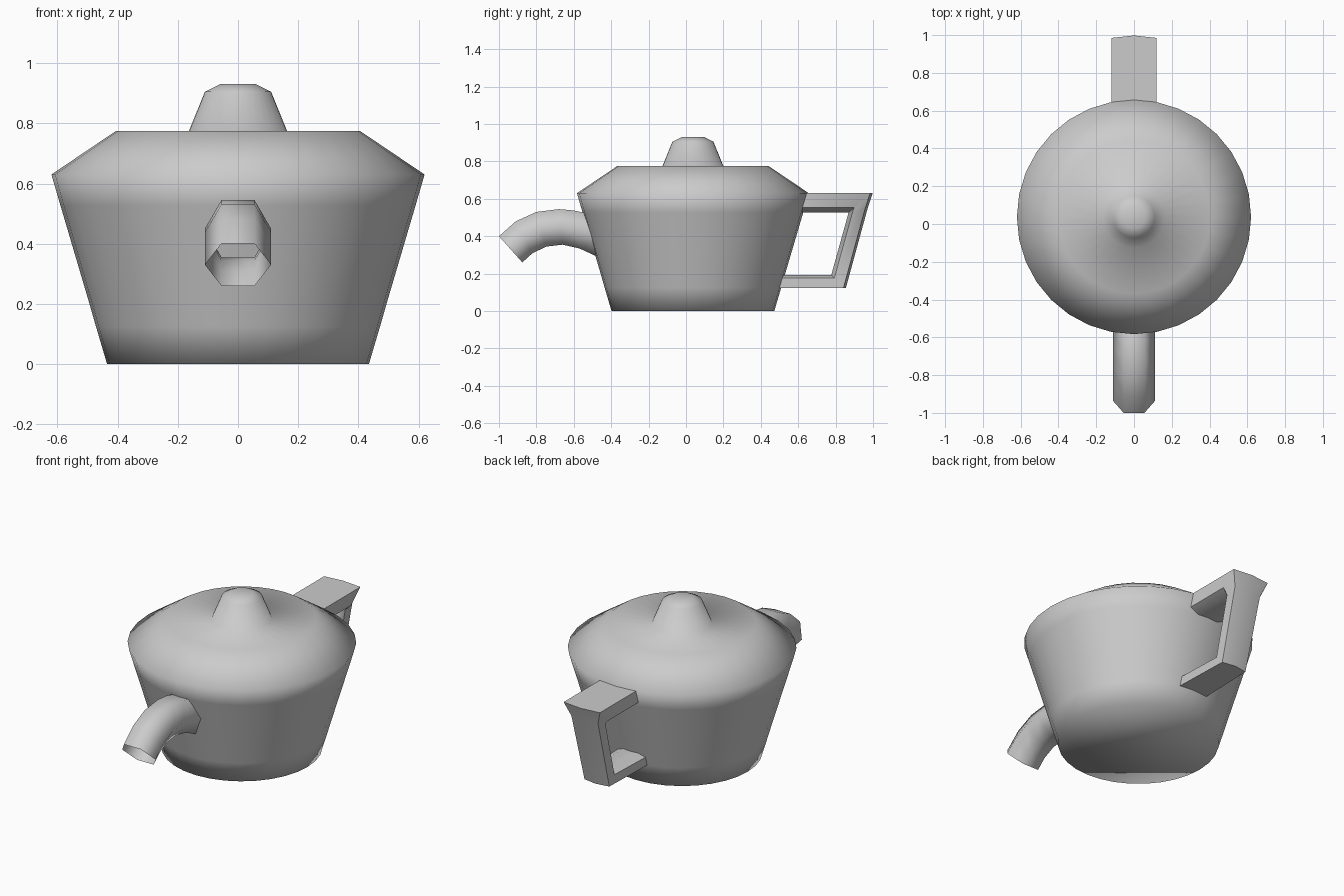
import bpy, bmesh, math
from mathutils import Vector

if "Cube" in bpy.data.objects:
    bpy.data.objects.remove(bpy.data.objects["Cube"])

CY = 0.037  # body axis position along y


def loft(name, rings, cap_start=False, cap_end=False, angle=None):
    """Skin closed rings of points into one smooth-shaded object."""
    bm = bmesh.new()
    loops = [[bm.verts.new(p) for p in ring] for ring in rings]
    n = len(loops[0])
    for a, b in zip(loops, loops[1:]):
        for i in range(n):
            j = (i + 1) % n
            bm.faces.new((a[i], a[j], b[j], b[i]))
    if cap_start:
        bm.faces.new(loops[0][::-1])
    if cap_end:
        bm.faces.new(loops[-1])
    bmesh.ops.recalc_face_normals(bm, faces=bm.faces)
    mesh = bpy.data.meshes.new(name)
    bm.to_mesh(mesh)
    bm.free()
    obj = bpy.data.objects.new(name, mesh)
    bpy.context.collection.objects.link(obj)
    bpy.context.view_layer.objects.active = obj
    obj.select_set(True)
    if angle is None:
        bpy.ops.object.shade_smooth()
    else:
        bpy.ops.object.shade_smooth_by_angle(angle=math.radians(angle))
    obj.select_set(False)
    return obj


def circle(r, z, n=32):
    return [(r * math.cos(2 * math.pi * i / n),
             CY + r * math.sin(2 * math.pi * i / n), z) for i in range(n)]


# Pot body, sloping lid and knob: one turned profile
profile = [(0.435, 0), (0.472, 0.125), (0.492, 0.195), (0.59, 0.527),
           (0.62, 0.63), (0.405, 0.775), (0.163, 0.775),
           (0.11, 0.905), (0.06, 0.93)]
loft("pot_body", [circle(r, z) for r, z in profile], True, True)

# Spout: hexagonal open tube, each station = top (y, z) and bottom (y, z)
stations = [(-0.50, 0.515, -0.44, 0.275), (-0.60, 0.538, -0.57, 0.335),
            (-0.68, 0.545, -0.66, 0.355), (-0.80, 0.53, -0.745, 0.345),
            (-0.91, 0.48, -0.82, 0.31), (-1.0, 0.40, -0.875, 0.26)]
hexagon = [(-0.055, 0), (0.055, 0), (0.11, 0.5), (0.055, 1), (-0.055, 1), (-0.11, 0.5)]
rings = []
for ty, tz, by, bz in stations:
    top, bottom = Vector((0, ty, tz)), Vector((0, by, bz))
    rings.append([top.lerp(bottom, t) + Vector((x, 0, 0)) for x, t in hexagon])
loft("spout", rings)

# Handle: angular band with chamfered inner side; outer (y, z), inner (y, z), half width
bars = [(0.55, 0.63, 0.55, 0.527, 0.12), (0.985, 0.63, 0.869, 0.527, 0.12),
        (0.957, 0.545, 0.866, 0.515, 0.088), (0.842, 0.124, 0.777, 0.194, 0.082),
        (0.43, 0.124, 0.43, 0.194, 0.095)]
section = [(-1, 0), (0, 0), (1, 0), (1, 0.75), (0.55, 1), (-0.55, 1), (-1, 0.75)]
rings = []
for oy, oz, iy, iz, w in bars:
    outer, inner = Vector((0, oy, oz)), Vector((0, iy, iz))
    ring = [outer.lerp(inner, t) + Vector((x * w, 0, 0)) for x, t in section]
    ring[1].y += 0.013  # slight bulge following the round body
    rings.append(ring)
loft("handle", rings, True, True, angle=50)
